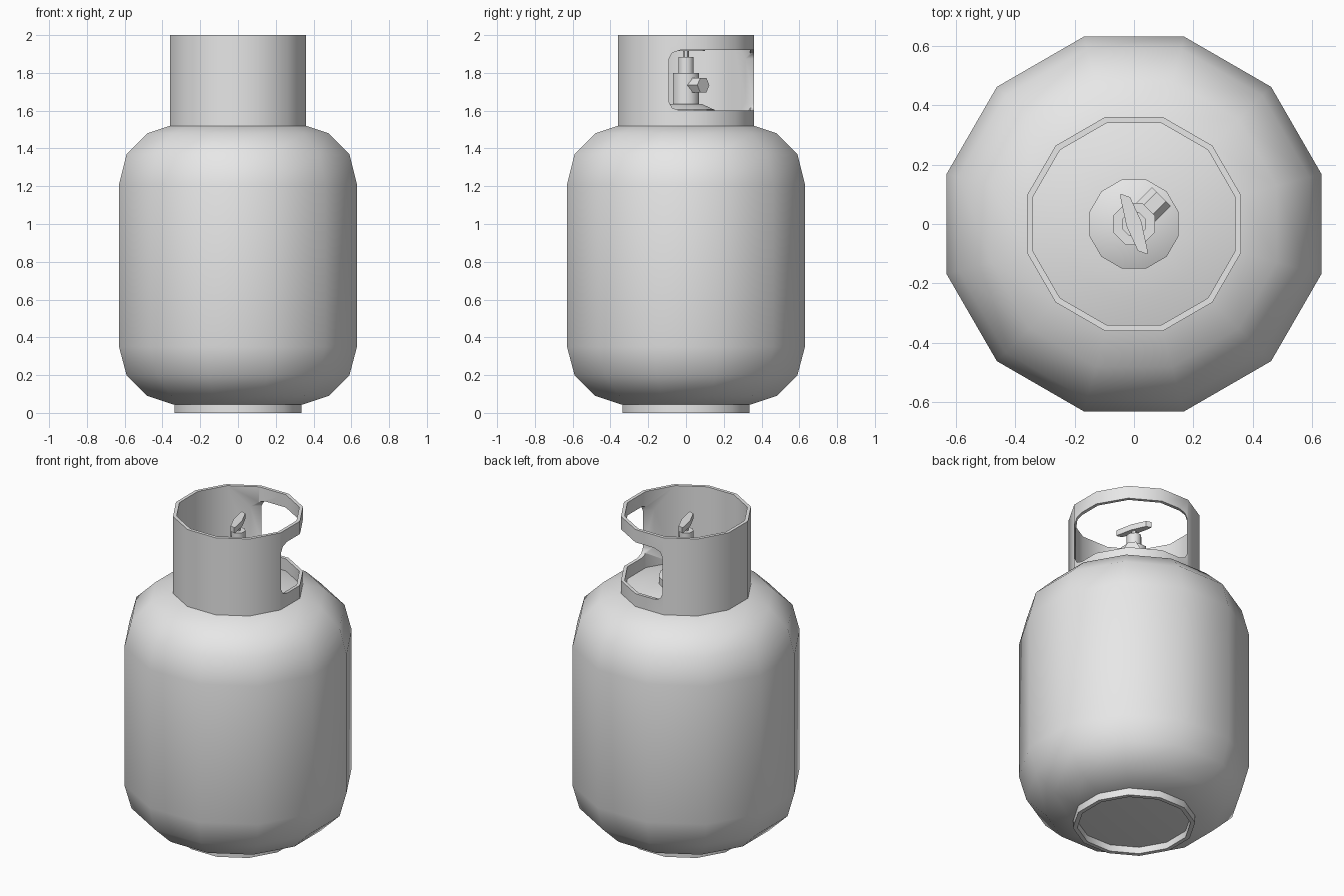
import bpy
import bmesh
import math
from mathutils import Matrix, Vector

cube = bpy.data.objects.get("Cube")
if cube:
    bpy.data.objects.remove(cube, do_unlink=True)

grey = bpy.data.materials.new("Painted grey")
grey.use_nodes = True
grey.diffuse_color = (0.8, 0.8, 0.8, 1)
grey.node_tree.nodes["Principled BSDF"].inputs["Base Color"].default_value = (0.8, 0.8, 0.8, 1)

C15 = math.cos(math.radians(15))


def finish(name, bm, angle=50):
    """Turn a bmesh into a shaded object."""
    bmesh.ops.recalc_face_normals(bm, faces=bm.faces)
    mesh = bpy.data.meshes.new(name)
    bm.to_mesh(mesh)
    bm.free()
    mesh.materials.append(grey)
    mesh.shade_smooth()
    mesh.set_sharp_from_angle(angle=math.radians(angle))
    obj = bpy.data.objects.new(name, mesh)
    bpy.context.collection.objects.link(obj)
    return obj


def lathe(name, profile, sides=12, ring=False, angle=50):
    """Revolve (flat radius, z) points; ring closes the profile, otherwise the ends are capped."""
    bm = bmesh.new()
    loops = []
    for r, z in profile:
        rad = r / math.cos(math.pi / sides)
        loops.append([bm.verts.new((rad * math.cos((i + 0.5) * math.tau / sides),
                                    rad * math.sin((i + 0.5) * math.tau / sides), z))
                      for i in range(sides)])
    pairs = list(zip(loops, loops[1:]))
    if ring:
        pairs.append((loops[-1], loops[0]))
    else:
        bm.faces.new(loops[0])
        bm.faces.new(loops[-1])
    for a, b in pairs:
        for i in range(sides):
            j = (i + 1) % sides
            bm.faces.new((a[i], a[j], b[j], b[i]))
    return finish(name, bm, angle)


def prism(name, outline, depth, matrix, angle=30):
    """Extrude a flat outline along its local z, then place it."""
    bm = bmesh.new()
    face = bm.faces.new([bm.verts.new((x, y, 0)) for x, y in outline])
    top = bmesh.ops.extrude_face_region(bm, geom=[face])["geom"]
    bmesh.ops.translate(bm, vec=(0, 0, depth),
                        verts=[v for v in top if isinstance(v, bmesh.types.BMVert)])
    bm.transform(matrix)
    return finish(name, bm, angle)


# Tank body with rounded shoulders
lathe("tank_body", [(0.30, 0.04), (0.345, 0.045), (0.48, 0.09), (0.59, 0.20), (0.63, 0.35),
                    (0.63, 1.21), (0.59, 1.37), (0.48, 1.48), (0.36, 1.52),
                    (0.24, 1.55), (0.13, 1.565)])

# Foot ring
lathe("foot_ring", [(0.335, 0.0), (0.335, 0.055), (0.31, 0.055), (0.31, 0.0)], ring=True)

# Guard collar
collar = lathe("guard_collar", [(0.36, 1.515), (0.36, 2.0), (0.34, 2.0), (0.34, 1.515)], ring=True)

# Frame facing the collar opening: local x across, y up, z outwards
out = Vector((1, 1, 0)).normalized()
across = Vector((-1, 1, 0)).normalized()


def facing(distance, z):
    m = Matrix((across, Vector((0, 0, 1)), out)).transposed().to_4x4()
    m.translation = out * distance + Vector((0, 0, z))
    return m


# Collar opening with rounded corners
w, h = 0.318, 0.16
quarter = [(w, h - 0.045), (w - 0.012, h - 0.014), (w - 0.042, h)]
right = quarter[::-1] + [(x, -y) for x, y in quarter]
right = quarter[::-1] + [(x, -y) for x, y in quarter]
outline = right + [(-x, -y) for x, y in right]
cutter = prism("opening_cutter", outline, 0.5, facing(0.08, 1.76))
cutter.hide_render = True
cutter.hide_viewport = True
cut = collar.modifiers.new("opening", 'BOOLEAN')
cut.operation = 'DIFFERENCE'
cut.solver = 'EXACT'
cut.object = cutter
bpy.context.view_layer.update()
cut_mesh = bpy.data.meshes.new_from_object(
    collar.evaluated_get(bpy.context.evaluated_depsgraph_get()))
collar.modifiers.clear()
collar.data = cut_mesh
cut_mesh.shade_smooth()
cut_mesh.set_sharp_from_angle(angle=math.radians(50))
bpy.data.objects.remove(cutter, do_unlink=True)

# Valve: flange, body and neck
lathe("valve_flange", [(0.15, 1.54), (0.15, 1.605), (0.085, 1.635)], angle=25)
lathe("valve_body", [(0.07, 1.62), (0.07, 1.80)], sides=8)
lathe("valve_neck", [(0.04, 1.79), (0.04, 1.885)], sides=8)
lathe("valve_stem", [(0.013, 1.88), (0.013, 1.93)], sides=6)

# Hexagonal outlet pointing at the opening
hexagon = [(0.045 * math.cos(i * math.pi / 3), 0.045 * math.sin(i * math.pi / 3)) for i in range(6)]
prism("valve_outlet", hexagon, 0.09, facing(0.04, 1.735))

# Turning handle, a bar that widens at the middle
half = [(0.013, -0.11), (0.018, -0.095), (0.026, 0.0), (0.014, 0.09)]
bar = half + [(-x, -y) for x, y in half]
prism("valve_handle", bar, 0.035,
      Matrix.Translation((0, 0, 1.915)) @ Matrix.Rotation(math.radians(17), 4, 'Z'))
